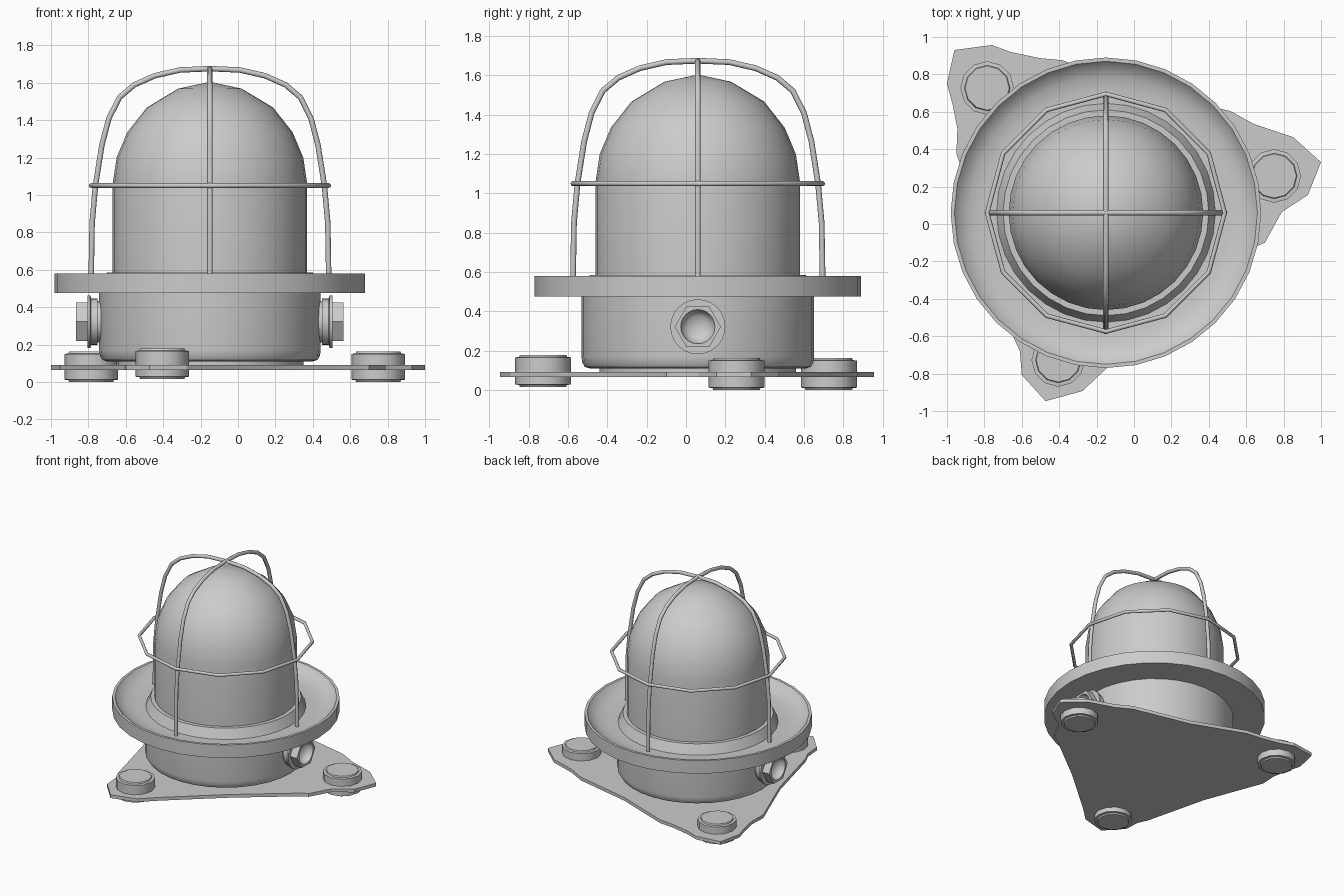
import bpy, bmesh
from math import sin, cos, pi, radians, degrees
from mathutils import Matrix, Vector

if "Cube" in bpy.data.objects:
    bpy.data.objects.remove(bpy.data.objects["Cube"])

CX, CY = -0.15, 0.06          # lamp axis


def finish(name, bm, angle=40):
    bmesh.ops.remove_doubles(bm, verts=bm.verts, dist=1e-5)
    bmesh.ops.recalc_face_normals(bm, faces=bm.faces)
    me = bpy.data.meshes.new(name)
    bm.to_mesh(me)
    bm.free()
    ob = bpy.data.objects.new(name, me)
    bpy.context.collection.objects.link(ob)
    bpy.ops.object.select_all(action='DESELECT')
    ob.select_set(True)
    bpy.context.view_layer.objects.active = ob
    bpy.ops.object.shade_smooth_by_angle(angle=radians(angle))
    return ob


def lathe(name, profile, segs, matrix, hex_rows=()):
    """Spin (radius, z) points round z; rows in hex_rows get a hexagonal outline."""
    bm = bmesh.new()
    rows = []
    for i, (r, z) in enumerate(profile):
        row = []
        for k in range(segs):
            a = 2 * pi * k / segs
            off = radians((degrees(a) + 30) % 60 - 30)
            rr = r / cos(off) if i in hex_rows else r
            row.append(bm.verts.new((rr * cos(a), rr * sin(a), z)))
        rows.append(row)
    for a, b in zip(rows, rows[1:]):
        for k in range(segs):
            n = (k + 1) % segs
            bm.faces.new((a[k], a[n], b[n], b[k]))
    bmesh.ops.dissolve_degenerate(bm, edges=bm.edges, dist=1e-5)
    bm.transform(matrix)
    return finish(name, bm)


def wire(name, pts, radius, cyclic=False):
    """Round wire along a poly path, converted to mesh."""
    cu = bpy.data.curves.new(name, 'CURVE')
    cu.dimensions = '3D'
    cu.bevel_depth = radius
    cu.bevel_resolution = 2
    cu.use_fill_caps = True
    sp = cu.splines.new('POLY')
    sp.points.add(len(pts) - 1)
    for p, co in zip(sp.points, pts):
        p.co = (*co, 1)
    sp.use_cyclic_u = cyclic
    ob = bpy.data.objects.new(name, cu)
    bpy.context.collection.objects.link(ob)
    bpy.ops.object.select_all(action='DESELECT')
    ob.select_set(True)
    bpy.context.view_layer.objects.active = ob
    bpy.ops.object.convert(target='MESH')
    bpy.ops.object.shade_smooth_by_angle(angle=radians(50))


axis = Matrix.Translation((CX, CY, 0))

# Lower housing cup
lathe("housing", [(0, .11), (.55, .11), (.575, .118), (.588, .14), (.592, .17),
                  (.592, .48)], 32, axis)

# Dished flange with raised collar
lathe("flange", [(.56, .475), (.83, .475), (.83, .58), (.81, .58), (.785, .55),
                 (.73, .522), (.66, .51), (.585, .51), (.55, .585), (.515, .585)], 32, axis)

# Glass dome
lathe("glass_dome", [(.52, .50), (.52, 1.06), (.499, 1.2), (.442, 1.335),
                     (.338, 1.467), (.17, 1.568), (0, 1.605)], 32, axis)

# Guard cage: two crossing hoops and one ring
half = [(.635, .515), (.634, .62), (.63, .85), (.612, 1.05), (.578, 1.265), (.54, 1.41),
        (.483, 1.522), (.405, 1.588), (.295, 1.637), (.16, 1.668)]
path = [(-r, z) for r, z in half] + [(0, 1.675)] + [(r, z) for r, z in reversed(half)]
wire("guard_hoop_side", [(CX + r, CY, z) for r, z in path], .0145)
wire("guard_hoop_front", [(CX, CY + r, z) for r, z in path], .0145)
wire("guard_ring", [(CX + .635 * cos(k * pi / 6), CY + .635 * sin(k * pi / 6), 1.05)
                    for k in range(12)], .0125, True)

# Cable glands on both sides: neck, washer, hex nut with a hollow mouth
gland = [(.11, .57), (.11, .60), (.125, .60), (.125, .635), (.14, .64), (.14, .655),
         (.102, .655), (.102, .715), (.087, .715), (.08, .685), (.055, .66), (0, .65)]
for side, ang in (("right", 90), ("left", -90)):
    m = Matrix.Translation((CX, CY, .322)) @ Matrix.Rotation(radians(ang), 4, 'Y')
    lathe("cable_gland_" + side, gland, 24, m, hex_rows=(6, 7))

# Base plate with three lobes
outline = [(-1, .75), (-.96, .93), (-.76, .957), (-.66, .92), (-.505, .887), (-.38, .875),
           (.05, .71), (.515, .604), (.64, .535), (.85, .465), (1, .33), (.93, .155),
           (.79, .064), (.7, -.1), (.655, -.12), (.24, -.44), (-.15, -.775),
           (-.275, -.893), (-.473, -.947), (-.6, -.807), (-.61, -.68), (-.645, -.604),
           (-.77, -.1), (-.95, .374), (-.944, .508), (-.97, .64)]
bm = bmesh.new()
face = bm.faces.new([bm.verts.new((x, y, .065)) for x, y in outline])
ext = bmesh.ops.extrude_face_region(bm, geom=[face])
bmesh.ops.translate(bm, vec=Vector((0, 0, .026)),
                    verts=[v for v in ext['geom'] if isinstance(v, bmesh.types.BMVert)])
finish("base_plate", bm, 20)

# Short riser between plate and housing
lathe("housing_riser", [(.5, .085), (.5, .115)], 32, axis)

# Mounting feet through the plate lobes
foot = [(0, 0), (.118, 0), (.122, .01), (.143, .012), (.143, .15), (.122, .152),
        (.118, .162), (0, .162)]
for i, (x, y, z) in enumerate([(-.785, .727, 0), (.75, .257, 0), (-.405, -.727, .016)]):
    lathe("mounting_foot_%d" % (i + 1), foot, 12, Matrix.Translation((x, y, z)))
